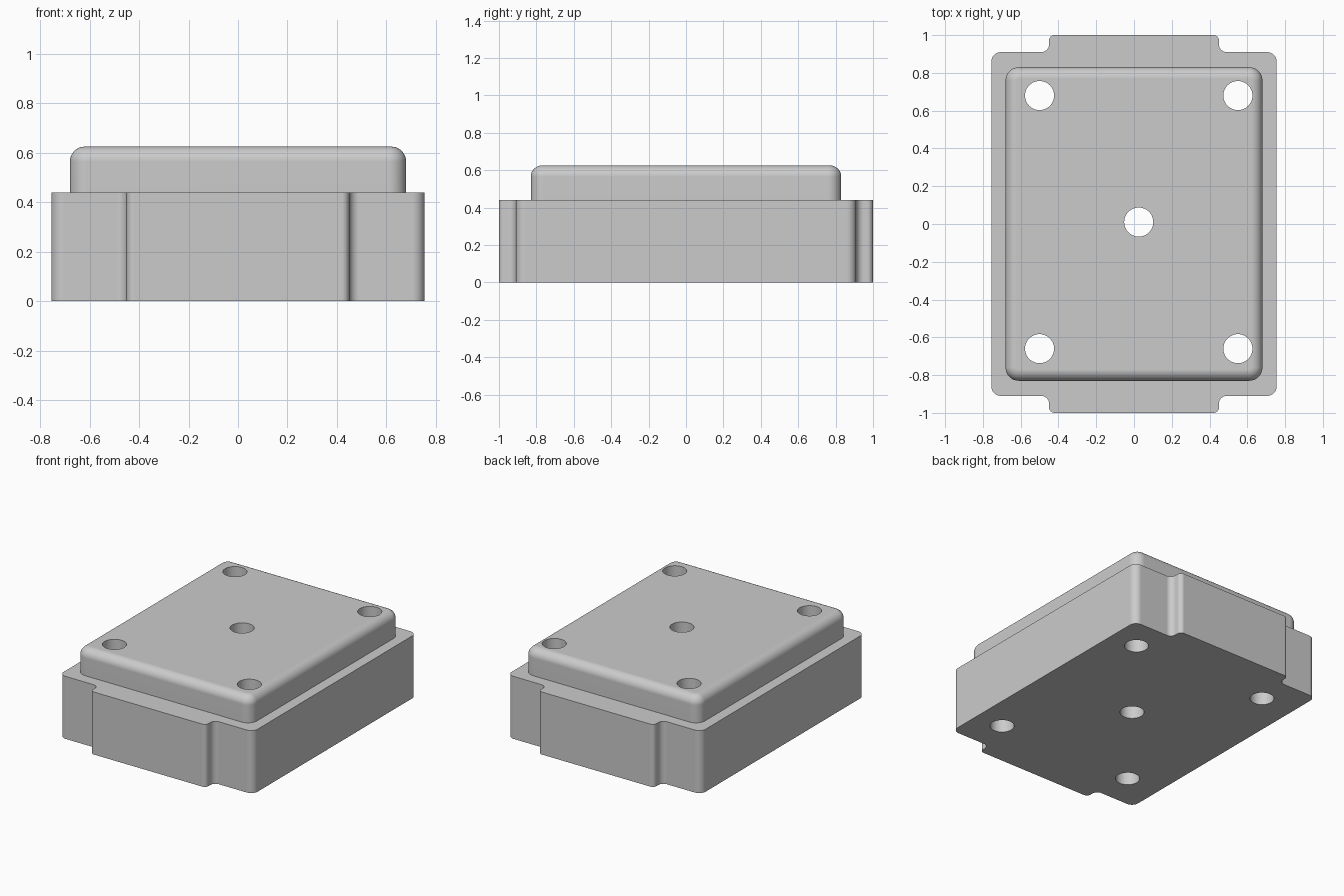
import bpy
import bmesh
import math
from mathutils import Vector

cube = bpy.data.objects.get("Cube")
if cube:
    bpy.data.objects.remove(cube, do_unlink=True)

grey = bpy.data.materials.new("plain_grey")
grey.use_nodes = True
colour = (0.6, 0.6, 0.6, 1)
grey.diffuse_color = colour
grey.node_tree.nodes["Principled BSDF"].inputs["Base Color"].default_value = colour


def rounded_outline(corners, steps=8):
    """Round each (x, y, radius) right-angled corner of a closed outline."""
    points = []
    for i, (x, y, r) in enumerate(corners):
        p = Vector((x, y))
        a = (Vector(corners[i - 1][:2]) - p).normalized()
        b = (Vector(corners[(i + 1) % len(corners)][:2]) - p).normalized()
        centre = p + (a + b) * r
        for k in range(steps + 1):
            t = math.pi / 2 * k / steps
            points.append(centre - b * r * math.cos(t) - a * r * math.sin(t))
    return points


def rounded_rectangle(hx, hy, r):
    return rounded_outline([(-hx, -hy, r), (hx, -hy, r), (hx, hy, r), (-hx, hy, r)])


def loft(name, sections):
    """Skin a closed solid through (outline, height) sections."""
    bm = bmesh.new()
    rings = [[bm.verts.new((p.x, p.y, z)) for p in outline] for outline, z in sections]
    for low, high in zip(rings, rings[1:]):
        for i in range(len(low)):
            j = (i + 1) % len(low)
            bm.faces.new((low[i], low[j], high[j], high[i]))
    bm.faces.new(rings[0][::-1])
    bm.faces.new(rings[-1])
    bmesh.ops.recalc_face_normals(bm, faces=bm.faces)
    mesh = bpy.data.meshes.new(name)
    bm.to_mesh(mesh)
    bm.free()
    mesh.materials.append(grey)
    obj = bpy.data.objects.new(name, mesh)
    bpy.context.collection.objects.link(obj)
    return obj


# Base block with a centred tab on the front and back
bx, by, tab_x, tab_y = 0.755, 0.91, 0.45, 1.0
front = [(-bx, -by, 0.05), (-tab_x, -by, 0.04), (-tab_x, -tab_y, 0.03),
         (tab_x, -tab_y, 0.03), (tab_x, -by, 0.04), (bx, -by, 0.05)]
back = [(-x, -y, r) for x, y, r in front]
outline = rounded_outline(front + back)
base_z, top_z = 0.44, 0.625
base = loft("base_block", [(outline, 0), (outline, base_z)])

# Raised platform with a rounded upper edge
px, py, corner, edge = 0.68, 0.83, 0.07, 0.06
sections = [(rounded_rectangle(px, py, corner), base_z)]
for k in range(9):
    t = math.pi / 2 * k / 8
    d = edge * (1 - math.cos(t))
    sections.append((rounded_rectangle(px - d, py - d, corner - d),
                     top_z - edge + edge * math.sin(t)))
platform = loft("raised_platform", sections)

# Five through holes, slightly off centre
hole_x, hole_y = 0.025, 0.01
places = [(0, 0)] + [(sx * 0.525, sy * 0.67) for sx in (-1, 1) for sy in (-1, 1)]
bm = bmesh.new()
for x, y in places:
    made = bmesh.ops.create_cone(bm, cap_ends=True, segments=48,
                                 radius1=0.077, radius2=0.077, depth=2)
    bmesh.ops.translate(bm, verts=made["verts"], vec=(x + hole_x, y + hole_y, 0.3))
mesh = bpy.data.meshes.new("hole_cutter")
bm.to_mesh(mesh)
bm.free()
mesh.materials.append(grey)
cutter = bpy.data.objects.new("hole_cutter", mesh)
bpy.context.collection.objects.link(cutter)
cutter.hide_render = True

for part in (base, platform):
    bpy.ops.object.select_all(action="DESELECT")
    part.select_set(True)
    bpy.context.view_layer.objects.active = part
    cut = part.modifiers.new("holes", "BOOLEAN")
    cut.operation = "DIFFERENCE"
    cut.solver = "EXACT"
    cut.object = cutter
    bpy.ops.object.modifier_apply(modifier=cut.name)
    bpy.ops.object.shade_smooth_by_angle(angle=math.radians(30))
    # Keep the large flat faces evenly shaded beside the rounded edges
    flat = part.modifiers.new("flat_faces", "WEIGHTED_NORMAL")
    flat.keep_sharp = True

bpy.data.objects.remove(cutter, do_unlink=True)
